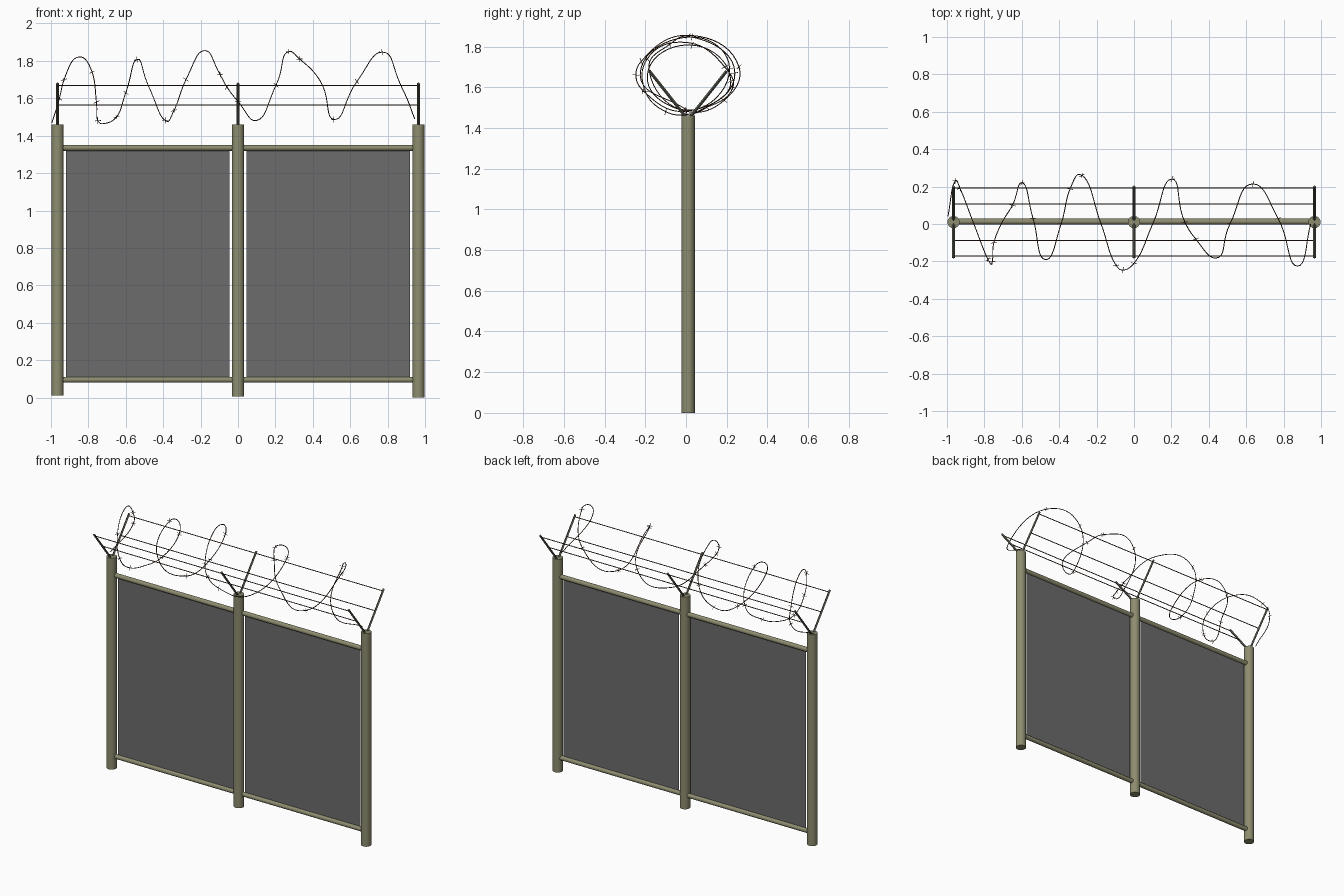
import bpy, math, random
from mathutils import Vector

if "Cube" in bpy.data.objects:
    bpy.data.objects.remove(bpy.data.objects["Cube"])

random.seed(4)


def material(name, rgb):
    m = bpy.data.materials.new(name)
    m.diffuse_color = (*rgb, 1)
    m.use_nodes = True
    m.node_tree.nodes["Principled BSDF"].inputs["Base Color"].default_value = m.diffuse_color
    return m


OLIVE = material("olive_paint", (0.27, 0.265, 0.16))
STEEL = material("dark_steel", (0.10, 0.11, 0.08))
RUST = material("rusty_wire", (0.07, 0.03, 0.015))
MESH = material("mesh_grey", (0.15, 0.15, 0.15))


def rod(name, a, b, r, mat, sides=16):
    a, b = Vector(a), Vector(b)
    bpy.ops.mesh.primitive_cylinder_add(vertices=sides, radius=r, depth=(b - a).length,
                                        location=(a + b) / 2)
    o = bpy.context.object
    o.name = name
    o.rotation_mode = 'QUATERNION'
    o.rotation_quaternion = (b - a).to_track_quat('Z', 'Y')
    o.data.materials.append(mat)
    if sides > 4:
        bpy.ops.object.shade_smooth_by_angle(angle=math.radians(40))
    return o


Y = 0.01
POSTS = (-0.965, 0, 0.965)

# Posts with their V-shaped arms
for x, foot in zip(POSTS, (0.012, 0.006, 0)):
    rod("post", (x, Y, foot), (x, Y, 1.46), 0.033, OLIVE)
    for s in (-1, 1):
        rod("wire_arm", (x, Y + s * 0.012, 1.455), (x, Y + s * 0.19, 1.68), 0.0075, STEEL, 4)

# Rails and mesh panels between the posts
for x0, x1 in zip(POSTS, POSTS[1:]):
    for z in (0.095, 1.335):
        rod("rail", (x0 + 0.02, Y + 0.003, z), (x1 - 0.02, Y + 0.003, z), 0.0155, OLIVE)
    bpy.ops.mesh.primitive_plane_add(size=1, location=((x0 + x1) / 2, Y + 0.003, 0.715),
                                     rotation=(math.pi / 2, 0, 0))
    p = bpy.context.object
    p.name = "mesh_panel"
    p.scale = (0.875, 1.23, 1)
    p.data.materials.append(MESH)

# Straight strands along the arms
for s in (-1, 1):
    for dy, z in ((0.097, 1.565), (0.182, 1.668)):
        rod("straight_wire", (-0.967, Y + s * dy, z), (0.967, Y + s * dy, z), 0.003, RUST, 6)

# Loose irregular coil of barbed wire
COIL = [(-.995, .04, 1.47), (-.955, .23, 1.60), (-.93, .19, 1.70), (-.856, 0, 1.82),
        (-.78, -.19, 1.74), (-.757, -.2, 1.58), (-.749, -.1, 1.48), (-.71, 0, 1.466),
        (-.65, .10, 1.50), (-.60, .22, 1.63), (-.54, .03, 1.807), (-.476, -.19, 1.66),
        (-.39, 0, 1.482), (-.342, .187, 1.535), (-.278, .26, 1.70), (-.176, 0, 1.855),
        (-.096, -.22, 1.727), (-.059, -.246, 1.66), (0, -.21, 1.583), (.1, 0, 1.482),
        (.203, .24, 1.67), (.272, .01, 1.85), (.33, -.08, 1.81), (.438, -.182, 1.695),
        (.513, 0, 1.487), (.636, .214, 1.69), (.77, .03, 1.847), (.875, -.225, 1.66),
        (.945, 0, 1.49)]
cu = bpy.data.curves.new("barbed_coil", 'CURVE')
cu.dimensions = '3D'
cu.bevel_depth = 0.0025
cu.bevel_resolution = 1
cu.resolution_u = 10
sp = cu.splines.new('BEZIER')
sp.bezier_points.add(len(COIL) - 1)
for bp, co in zip(sp.bezier_points, COIL):
    bp.co = co
    bp.handle_left_type = bp.handle_right_type = 'AUTO'
cu.materials.append(RUST)
coil = bpy.data.objects.new("barbed_coil", cu)
bpy.context.collection.objects.link(coil)

# Small crossed barbs at points along the coil
for i in range(1, len(COIL) - 1):
    if i % 4 == 3:
        continue
    c = Vector(COIL[i])
    along = (Vector(COIL[i + 1]) - Vector(COIL[i - 1])).normalized()
    side = along.orthogonal().normalized()
    for s in (-1, 1):
        d = (side + s * along.cross(side) * random.uniform(0.6, 1) + 0.4 * s * along).normalized()
        rod("barb", c - d * 0.017, c + d * 0.017, 0.0015, RUST, 4)
